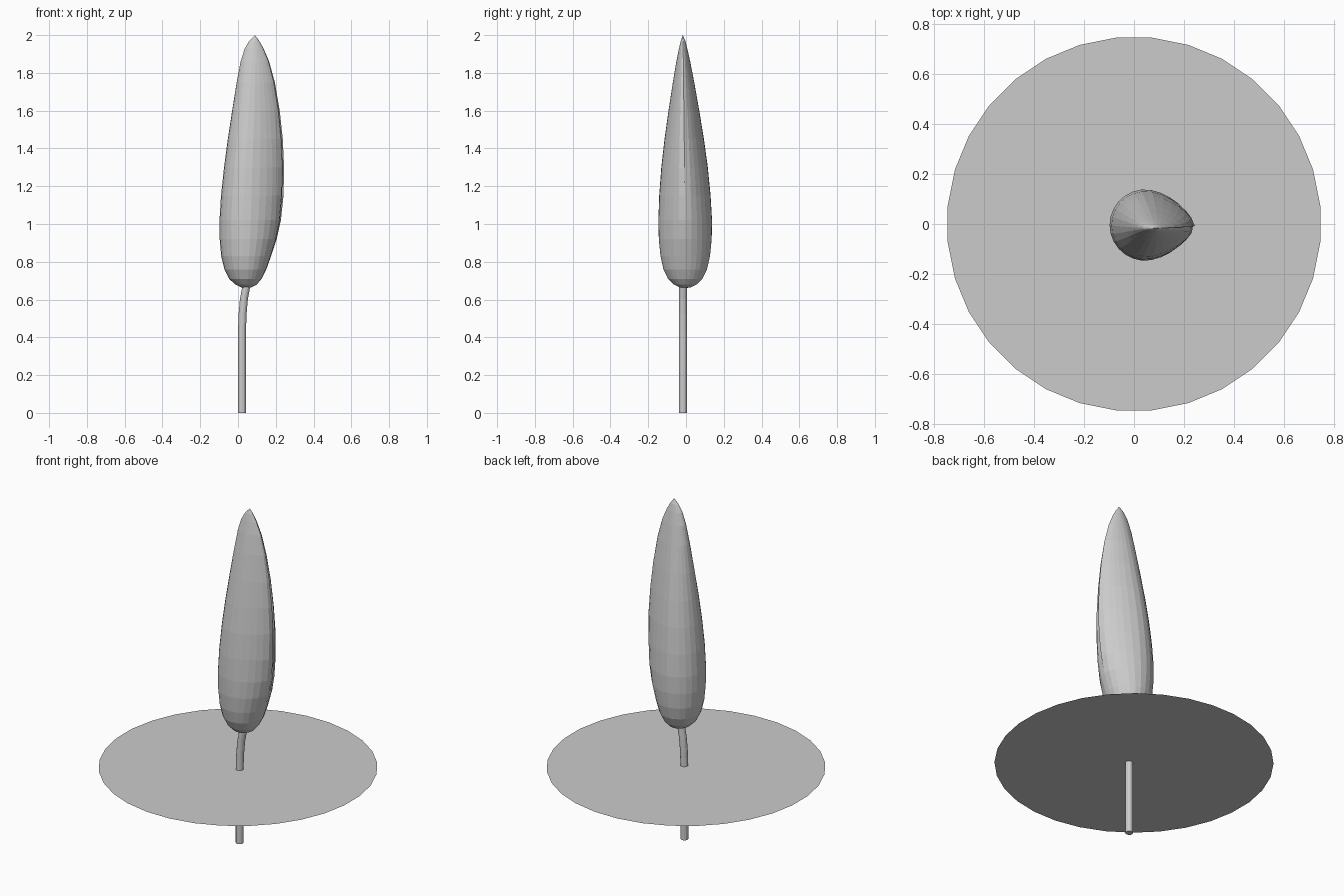
import bpy, bmesh, math

if "Cube" in bpy.data.objects:
    bpy.data.objects.remove(bpy.data.objects["Cube"])


def finish(bm, name):
    mesh = bpy.data.meshes.new(name)
    bm.to_mesh(mesh)
    bm.free()
    obj = bpy.data.objects.new(name, mesh)
    bpy.context.collection.objects.link(obj)
    return obj


# Flat round water-level disc, 32 sides with flats facing the axes
bm = bmesh.new()
N = 32
ring = [bm.verts.new((0.75 * math.cos((i + 0.5) * math.tau / N),
                      0.75 * math.sin((i + 0.5) * math.tau / N), 0.436)) for i in range(N)]
bm.faces.new(ring)
finish(bm, "flat_disc")

# Stem: thin tube bending towards the bud
bm = bmesh.new()
path = [(0.021, 0), (0.021, 0.42), (0.024, 0.52), (0.031, 0.6), (0.042, 0.66), (0.05, 0.7)]
rings = []
for x, z in path:
    rings.append([bm.verts.new((x + 0.021 * math.cos(a), -0.015 + 0.021 * math.sin(a), z))
                  for a in (k * math.tau / 12 for k in range(12))])
for r0, r1 in zip(rings, rings[1:]):
    for k in range(12):
        j = (k + 1) % 12
        bm.faces.new((r0[k], r0[j], r1[j], r1[k]))
bm.faces.new(rings[0][::-1])
bm.faces.new(rings[-1])
finish(bm, "stem")

# Bud: one rolled leaf, rounded at the back and creased along +x
# height, left edge, centre, right edge, half depth, section exponent
rows = [
    (0.665, 0.015, 0.042, 0.07, 0.03, 2.0),
    (0.68, -0.015, 0.042, 0.1, 0.062, 2.0),
    (0.71, -0.047, 0.042, 0.125, 0.092, 2.0),
    (0.76, -0.072, 0.042, 0.15, 0.116, 2.0),
    (0.83, -0.089, 0.043, 0.175, 0.132, 1.9),
    (0.92, -0.097, 0.045, 0.205, 0.141, 1.8),
    (1.02, -0.098, 0.046, 0.227, 0.143, 1.7),
    (1.15, -0.09, 0.049, 0.241, 0.137, 1.6),
    (1.3, -0.074, 0.053, 0.244, 0.124, 1.55),
    (1.45, -0.054, 0.06, 0.237, 0.105, 1.5),
    (1.6, -0.031, 0.068, 0.221, 0.082, 1.5),
    (1.75, -0.007, 0.076, 0.195, 0.057, 1.5),
    (1.86, 0.014, 0.082, 0.165, 0.037, 1.5),
    (1.93, 0.036, 0.086, 0.135, 0.022, 1.5),
    (1.97, 0.06, 0.088, 0.112, 0.012, 1.6),
]
SEG, LAP = 26, 3
bm = bmesh.new()
rings = []
for z, left, cx, right, b, p in rows:
    cy = -0.004 - 0.012 * max(0, (z - 1.0))
    ring = []
    for k in range(SEG + 1 + LAP):
        # the last few points tuck inside as the overlapping margin
        s = 1.0 if k < SEG else 0.96 - 0.03 * (k - SEG)
        if z < 1.15 and k >= SEG:
            s = 1.0 - (1.0 - s) * (z - 0.665) / 0.5
        a = k * math.tau / SEG
        c, d = math.cos(a), math.sin(a)
        q = p if c > 0 else 2.0
        n = (abs(c) ** q + abs(d) ** q) ** (1 / q)
        rx = right - cx if c > 0 else cx - left
        ring.append(bm.verts.new((cx + s * rx * c / n, cy + s * b * d / n, z)))
    rings.append(ring)
for r0, r1 in zip(rings, rings[1:]):
    for k in range(SEG + LAP):
        bm.faces.new((r0[k], r0[k + 1], r1[k + 1], r1[k]))
base = bm.verts.new((0.042, -0.006, 0.66))
tip = bm.verts.new((0.09, -0.017, 2.0))
for k in range(SEG + LAP):
    bm.faces.new((base, rings[0][k + 1], rings[0][k]))
    bm.faces.new((tip, rings[-1][k], rings[-1][k + 1]))
finish(bm, "rolled_bud")
